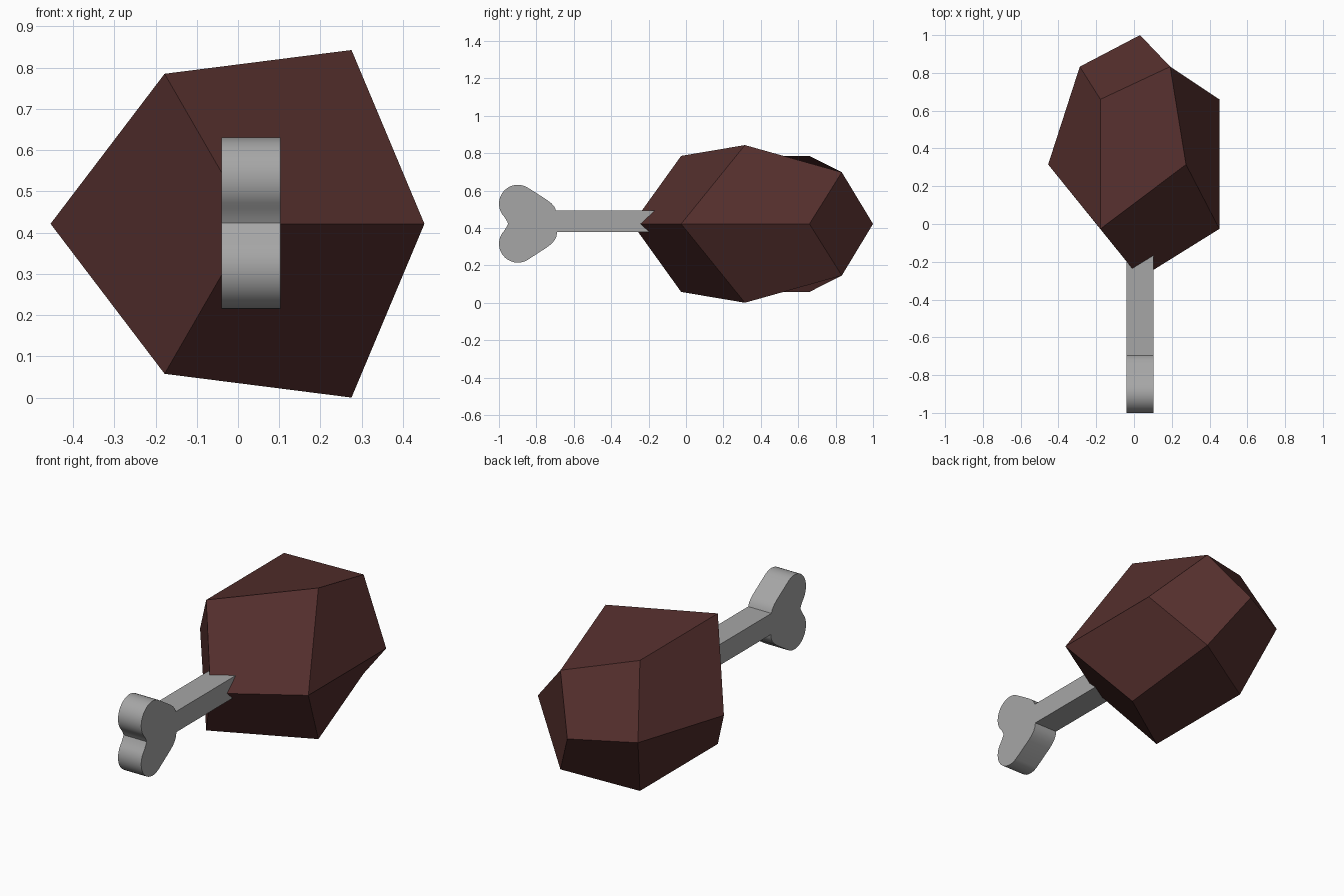
import bpy, bmesh
from math import sin, cos, radians

if "Cube" in bpy.data.objects:
    bpy.data.objects.remove(bpy.data.objects["Cube"])

ZC = 0.4215  # height of the long axis


def make_object(name, bm, color):
    mesh = bpy.data.meshes.new(name)
    bm.to_mesh(mesh)
    bm.free()
    obj = bpy.data.objects.new(name, mesh)
    bpy.context.collection.objects.link(obj)
    mat = bpy.data.materials.new(name + "_color")
    mat.diffuse_color = (*color, 1)
    mat.use_nodes = True
    mat.node_tree.nodes["Principled BSDF"].inputs["Base Color"].default_value = mat.diffuse_color
    mesh.materials.append(mat)
    return obj


# Meat: twelve quads with threefold symmetry around the y axis
bm = bmesh.new()


def ring(y, radius, start):
    angles = [radians(start + 120 * k) for k in range(3)]
    return [bm.verts.new((0.032 + radius * cos(a), y, ZC + radius * sin(a))) for a in angles]


back = bm.verts.new((0.032, 1.0, ZC))
front = bm.verts.new((0.032, -0.287, ZC))
r1 = ring(0.833, 0.319, 60)
r2 = ring(0.66, 0.42, 0)
r3 = ring(0.315, 0.4865, 60)
r4 = ring(-0.026, 0.42, 0)
for k in range(3):
    n = (k + 1) % 3
    bm.faces.new((r1[k], r2[k], r1[k - 1], back))
    bm.faces.new((front, r4[k], r3[k], r4[n]))
    bm.faces.new((r4[k], r2[k], r1[k], r3[k]))
    bm.faces.new((r4[n], r3[k], r1[k], r2[n]))
make_object("meat", bm, (0.089, 0.028, 0.026))


# Bone: side profile with two round knuckles, extruded across x
def knuckle(side):
    arc = [radians(60 + (225 - 60) * i / 16) for i in range(17)]
    return [(-0.899 + 0.101 * cos(a), ZC + 0.001 + side * (0.107 + 0.101 * sin(a))) for a in arc]


END = 0.35  # shaft end, hidden inside the meat
upper = [(END, 0.493), (-0.695, 0.493), (-0.703, 0.512), (-0.72, 0.532), (-0.745, 0.551)]
notch = [(-0.957, 0.436), (-0.951, 0.423), (-0.957, 0.410)]
lower = [(-0.745, 0.295), (-0.72, 0.314), (-0.703, 0.334), (-0.692, 0.356), (-0.69, 0.377), (END, 0.377)]
profile = upper + knuckle(1) + notch + knuckle(-1)[::-1] + lower

bm = bmesh.new()
face = bm.faces.new([bm.verts.new((-0.04, y, z)) for y, z in profile])
extruded = bmesh.ops.extrude_face_region(bm, geom=[face], use_keep_orig=True)
verts = [v for v in extruded["geom"] if isinstance(v, bmesh.types.BMVert)]
bmesh.ops.translate(bm, verts=verts, vec=(0.143, 0, 0))
bmesh.ops.recalc_face_normals(bm, faces=bm.faces[:])
bone = make_object("bone", bm, (0.38, 0.38, 0.38))
bpy.context.view_layer.objects.active = bone
bone.select_set(True)
bpy.ops.object.shade_smooth_by_angle(angle=radians(40))
